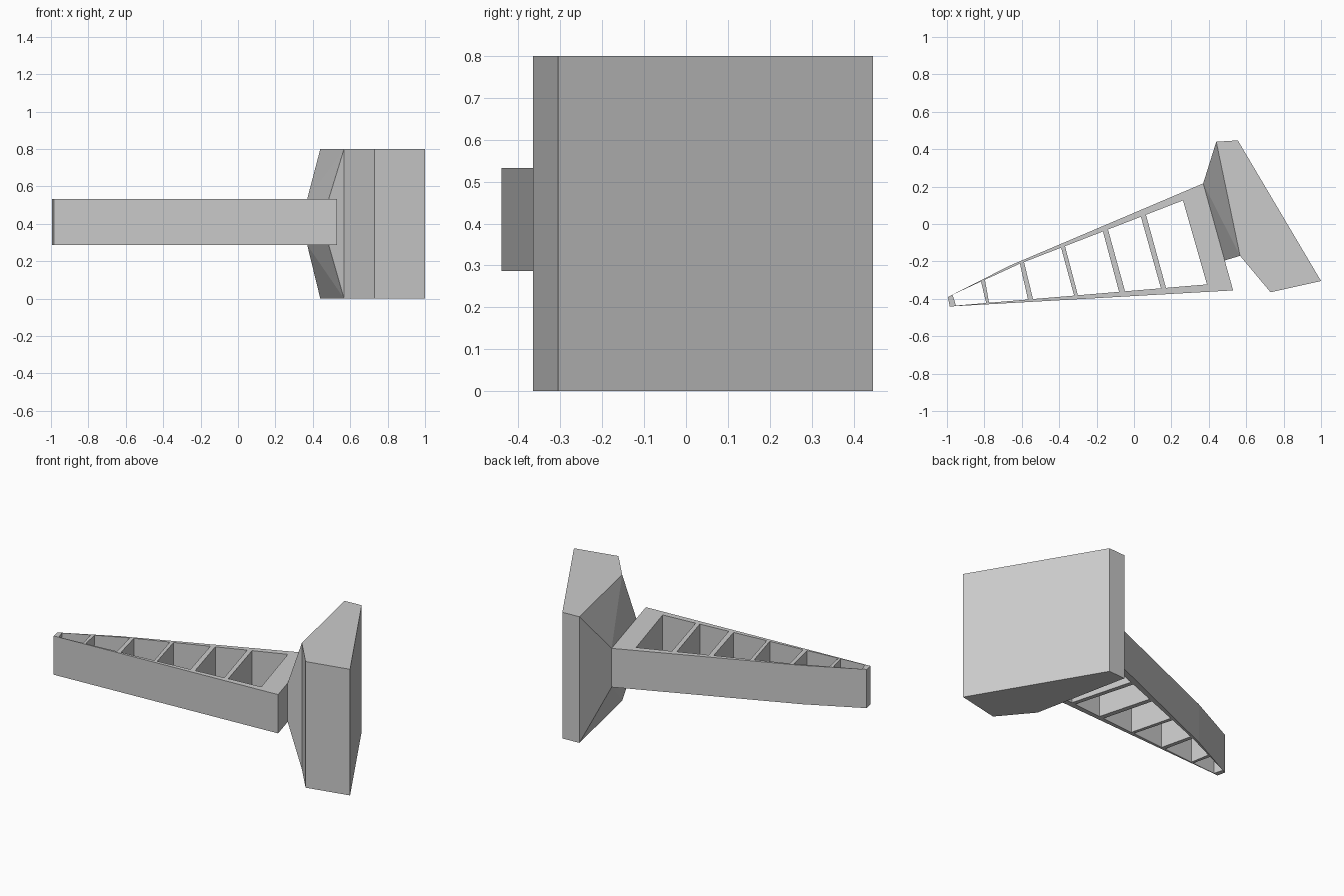
import bpy
import bmesh
from mathutils import Vector

cube = bpy.data.objects.get("Cube")
if cube:
    bpy.data.objects.remove(cube, do_unlink=True)

grey = bpy.data.materials.new("plain_grey")
grey.use_nodes = True
grey.diffuse_color = (0.6, 0.6, 0.6, 1)
grey.node_tree.nodes["Principled BSDF"].inputs["Base Color"].default_value = grey.diffuse_color

HEIGHT = 0.8
ARM_LOW, ARM_HIGH = 0.287, 0.533


def plate_with_holes(name, loops, low, high):
    """Extrude an outline with inner holes between two heights."""
    curve = bpy.data.curves.new(name, 'CURVE')
    curve.dimensions = '2D'
    curve.fill_mode = 'BOTH'
    curve.extrude = (high - low) / 2
    for loop in loops:
        spline = curve.splines.new('POLY')
        spline.points.add(len(loop) - 1)
        for point, (x, y) in zip(spline.points, loop):
            point.co = (x, y, 0, 1)
        spline.use_cyclic_u = True
    temp = bpy.data.objects.new(name + "_outline", curve)
    bpy.context.collection.objects.link(temp)
    bpy.context.view_layer.update()
    graph = bpy.context.evaluated_depsgraph_get()
    mesh = bpy.data.meshes.new_from_object(temp.evaluated_get(graph))
    bpy.data.objects.remove(temp, do_unlink=True)
    bm = bmesh.new()
    bm.from_mesh(mesh)
    bmesh.ops.remove_doubles(bm, verts=bm.verts, dist=0.0001)
    bmesh.ops.translate(bm, verts=bm.verts, vec=(0, 0, (low + high) / 2))
    return finish(name, bm, mesh)


def finish(name, bm, mesh):
    bmesh.ops.recalc_face_normals(bm, faces=bm.faces)
    for face in bm.faces:
        face.smooth = False
        face.material_index = 0
    bm.to_mesh(mesh)
    bm.free()
    mesh.materials.clear()
    mesh.materials.append(grey)
    obj = bpy.data.objects.new(name, mesh)
    bpy.context.collection.objects.link(obj)
    return obj


# Tapered arm: outer outline, then the bays between slanted ribs
outline = [(-0.995, -0.39), (-0.663, -0.222), (0.37, 0.217),
           (0.53, -0.355), (-0.985, -0.441)]
upper = [Vector(p) for p in ((-0.97, -0.378), (-0.61, -0.212), (0.262, 0.126))]
lower = [Vector(p) for p in ((-0.952, -0.436), (0.39, -0.323))]


def on_upper(x):
    a, b = upper[:2] if x < upper[1].x else upper[1:]
    return a.lerp(b, (x - a.x) / (b.x - a.x))


def on_lower(x):
    return lower[0].lerp(lower[1], (x - lower[0].x) / (lower[1].x - lower[0].x))


# Each bay: left and right ends on the upper rail, then on the lower rail
bays = [(-0.97, -0.818, -0.952, -0.79), (-0.797, -0.61, -0.775, -0.567),
        (-0.588, -0.39, -0.54, -0.32), (-0.369, -0.166, -0.3, -0.08),
        (-0.139, 0.037, -0.048, 0.144), (0.064, 0.262, 0.171, 0.39)]
holes = [[on_upper(a), on_upper(b), on_lower(d), on_lower(c)] for a, b, c, d in bays]
plate_with_holes("ribbed_arm", [outline] + holes, ARM_LOW, ARM_HIGH)

# Block with a neck that narrows towards the arm
neck = [(0.37, 0.217), (0.485, -0.195)]
sides = [(0.567, -0.17), (0.73, -0.365), (1.0, -0.305), (0.555, 0.447), (0.44, 0.44)]
bm = bmesh.new()
base = [bm.verts.new((x, y, 0)) for x, y in sides]
top = [bm.verts.new((x, y, HEIGHT)) for x, y in sides]
neck_base = [bm.verts.new((x, y, ARM_LOW)) for x, y in neck]
neck_top = [bm.verts.new((x, y, ARM_HIGH)) for x, y in neck]
bm.faces.new(base)
bm.faces.new(top)
for i in range(len(sides) - 1):
    bm.faces.new((base[i], base[i + 1], top[i + 1], top[i]))
bm.faces.new((neck_base[0], neck_base[1], neck_top[1], neck_top[0]))
for ring, tip in ((base, neck_base), (top, neck_top)):
    bm.faces.new((ring[4], ring[0], tip[0]))
    bm.faces.new((ring[0], tip[1], tip[0]))
for ring_index, tip_index in ((4, 0), (0, 1)):
    bm.faces.new((base[ring_index], top[ring_index], neck_top[tip_index], neck_base[tip_index]))
finish("tapered_block", bm, bpy.data.meshes.new("tapered_block"))
